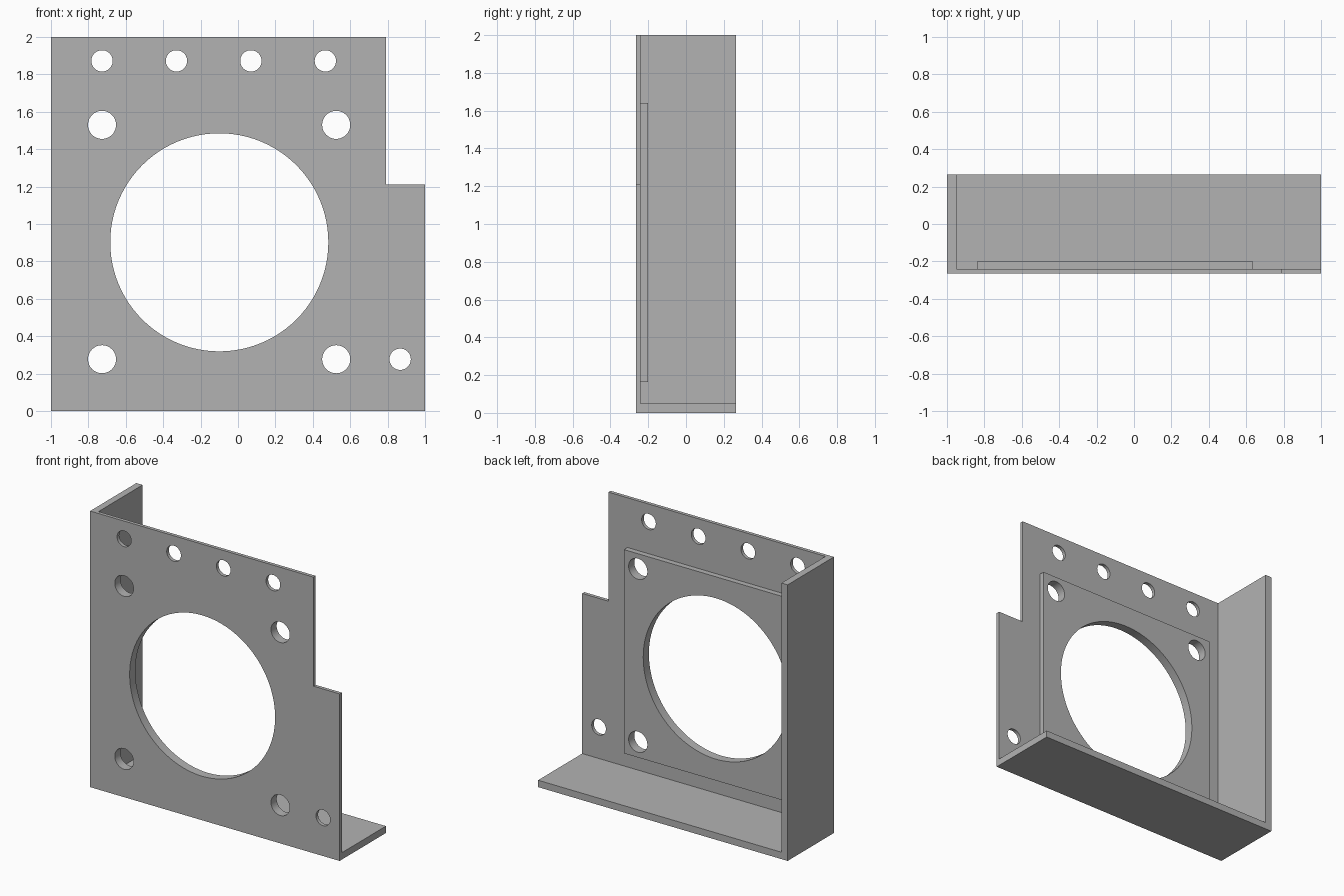
import bpy
import bmesh
import math
from mathutils import Matrix, Vector

cube = bpy.data.objects.get("Cube")
if cube:
    bpy.data.objects.remove(cube, do_unlink=True)

# Single grey metal finish
metal = bpy.data.materials.new("plain grey metal")
metal.use_nodes = True
GREY = (0.45, 0.45, 0.45, 1.0)
metal.diffuse_color = GREY
metal.node_tree.nodes["Principled BSDF"].inputs["Base Color"].default_value = GREY


def finish(name, bm):
    mesh = bpy.data.meshes.new(name)
    bm.to_mesh(mesh)
    bm.free()
    mesh.materials.append(metal)
    obj = bpy.data.objects.new(name, mesh)
    bpy.context.collection.objects.link(obj)
    return obj


def box(name, low, high):
    low, high = Vector(low), Vector(high)
    bm = bmesh.new()
    bmesh.ops.create_cube(bm, size=1)
    bmesh.ops.scale(bm, vec=high - low, verts=bm.verts)
    bmesh.ops.translate(bm, vec=(low + high) / 2, verts=bm.verts)
    return finish(name, bm)


def drill(name, x, z, radius, segments):
    bm = bmesh.new()
    turn = Matrix.Translation((x, FRONT, z)) @ Matrix.Rotation(math.pi / 2, 4, "X")
    bmesh.ops.create_cone(bm, cap_ends=True, segments=segments, radius1=radius,
                          radius2=radius, depth=0.3, matrix=turn)
    return finish(name, bm)


def combine(target, tool, operation):
    mod = target.modifiers.new(tool.name, "BOOLEAN")
    mod.operation = operation
    mod.solver = "EXACT"
    mod.object = tool
    bpy.context.view_layer.objects.active = target
    bpy.ops.object.modifier_apply(modifier=mod.name)
    bpy.data.objects.remove(tool, do_unlink=True)


FRONT, BACK, INNER = -0.265, 0.265, -0.24

# Bracket: front plate, side wall and base shelf hollowed from one block
bracket = box("mounting_bracket", (-1, FRONT, 0), (1, BACK, 2))
combine(bracket, box("hollow", (-0.95, INNER, 0.05), (1.2, 0.5, 2.2)), "DIFFERENCE")
combine(bracket, box("corner_notch", (0.79, -0.5, 1.21), (1.2, 0.5, 2.2)), "DIFFERENCE")

# Raised square pad behind the large opening
combine(bracket, box("raised_pad", (-0.84, -0.255, 0.164), (0.637, -0.2, 1.64)), "UNION")

# Large opening, four corner screw holes, small row and lower hole
combine(bracket, drill("large_opening", -0.1, 0.902, 0.583, 96), "DIFFERENCE")
for x in (-0.727, 0.525):
    for z in (0.277, 1.53):
        combine(bracket, drill("screw_hole", x, z, 0.075, 48), "DIFFERENCE")
small = [(-0.727 + i * 0.398, 1.872) for i in range(4)] + [(0.867, 0.277)]
for x, z in small:
    combine(bracket, drill("small_hole", x, z, 0.057, 40), "DIFFERENCE")

# Smooth hole walls, crisp edges
bpy.ops.object.select_all(action="DESELECT")
bracket.select_set(True)
bpy.context.view_layer.objects.active = bracket
bpy.ops.object.shade_smooth_by_angle(angle=math.radians(30))
